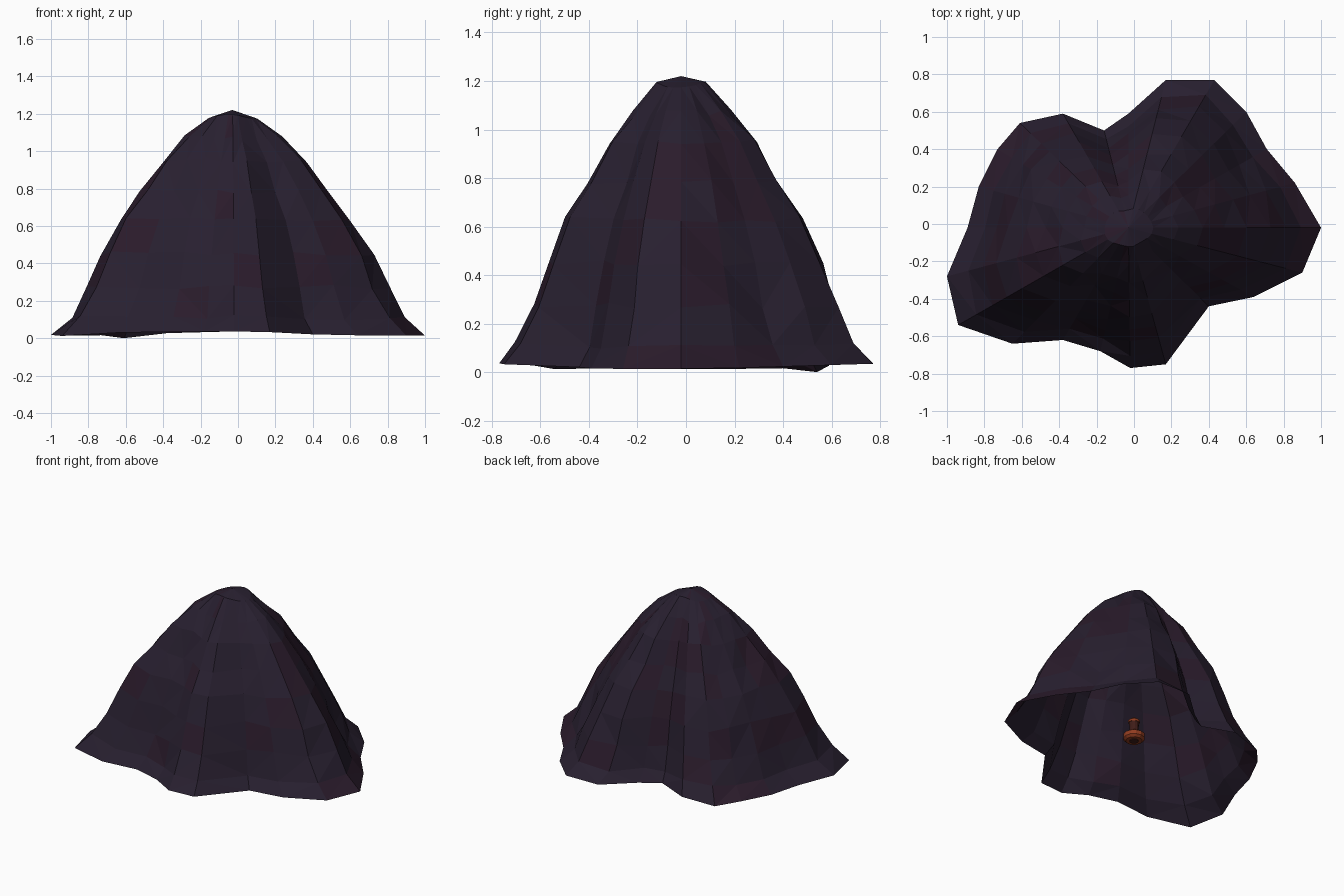
import bpy, bmesh, math, random

if "Cube" in bpy.data.objects:
    bpy.data.objects.remove(bpy.data.objects["Cube"])

random.seed(11)


def material(name, rgb):
    m = bpy.data.materials.new(name)
    m.diffuse_color = (*rgb, 1)
    m.use_nodes = True
    m.node_tree.nodes["Principled BSDF"].inputs["Base Color"].default_value = m.diffuse_color
    return m


purple = material("dark purple rock", (0.021, 0.014, 0.029))
plum = material("dark plum rock", (0.023, 0.011, 0.024))
ember = material("ember orange", (0.28, 0.045, 0.014))
rust = material("rust brown", (0.05, 0.012, 0.009))


def finish(name, bm, mats):
    bmesh.ops.recalc_face_normals(bm, faces=bm.faces)
    me = bpy.data.meshes.new(name)
    bm.to_mesh(me)
    bm.free()
    for m in mats:
        me.materials.append(m)
    ob = bpy.data.objects.new(name, me)
    bpy.context.collection.objects.link(ob)
    return ob


# Hollow rock mound: lobed ground outline, shrunk ring by ring to the peak
outline = [(1, -.02), (.86, .22), (.71, .4), (.6, .6), (.43, .77), (.17, .77),
           (-.03, .59), (-.16, .5), (-.38, .59), (-.61, .54), (-.73, .4),
           (-.83, .2), (-.89, -.02), (-1, -.28), (-.94, -.54), (-.65, -.64),
           (-.38, -.62), (-.18, -.68), (-.02, -.77), (.17, -.75), (.4, -.44),
           (.64, -.39), (.9, -.26)]
# (height, share of outline, blend to a plain ellipse)
levels = [(.025, 1, 0), (.11, .9, .02), (.27, .815, .04), (.45, .735, .07),
          (.63, .63, .1), (.78, .51, .15), (.95, .395, .2), (1.07, .265, .35),
          (1.185, .135, .7)]
px, py = -.03, -.02
n = len(outline)

bm = bmesh.new()
rings = []
for k, (z, share, blend) in enumerate(levels):
    ring = []
    for i, (x, y) in enumerate(outline):
        a = math.atan2(y - py, x - px)
        r = math.hypot(x - px, y - py)
        re = 1 / math.hypot(math.cos(a) / .97, math.sin(a) / .75)
        rr = (r * (1 - blend) + re * blend) * share
        dz = .012 * math.sin(2 * a - 1.2)
        if 0 < k < 8:
            rr *= random.uniform(.98, 1.015)
            dz = random.uniform(-.015, .015)
        ring.append(bm.verts.new((px + rr * math.cos(a), py + rr * math.sin(a), z + dz)))
    rings.append(ring)
rings[0][9].co.z = 0
rings[0][14].co.z = .012
peak = bm.verts.new((px, py, 1.22))
for k in range(len(rings) - 1):
    for i in range(n):
        j = (i + 1) % n
        bm.faces.new((rings[k][i], rings[k][j], rings[k + 1][j], rings[k + 1][i]))
for i in range(n):
    bm.faces.new((rings[-1][i], rings[-1][(i + 1) % n], peak))
# Scattered plum patches
for f in bm.faces:
    f.material_index = int(random.random() < .25)
bmesh.ops.triangulate(bm, faces=bm.faces)
finish("rock_mound", bm, [purple, plum])


# Small lantern standing in the hollow
def turned(name, profile, mat, sides=12):
    bm = bmesh.new()
    rows = [[bm.verts.new((r * math.cos(2 * math.pi * i / sides),
                           r * math.sin(2 * math.pi * i / sides), z))
             for i in range(sides)] for r, z in profile]
    for a, b in zip(rows, rows[1:]):
        for i in range(sides):
            j = (i + 1) % sides
            bm.faces.new((a[i], a[j], b[j], b[i]))
    bm.faces.new(rows[0])
    bm.faces.new(rows[-1])
    return finish(name, bm, [mat])


turned("lantern_base", [(.055, .085), (.072, .1), (.072, .13), (.042, .15)], ember)
turned("lantern_foot", [(.03, .08), (.03, .085)], rust)
turned("lantern_neck", [(.03, .15), (.03, .18), (.034, .22)], rust)
turned("lantern_cap", [(.038, .22), (.04, .235), (.022, .25)], ember)
